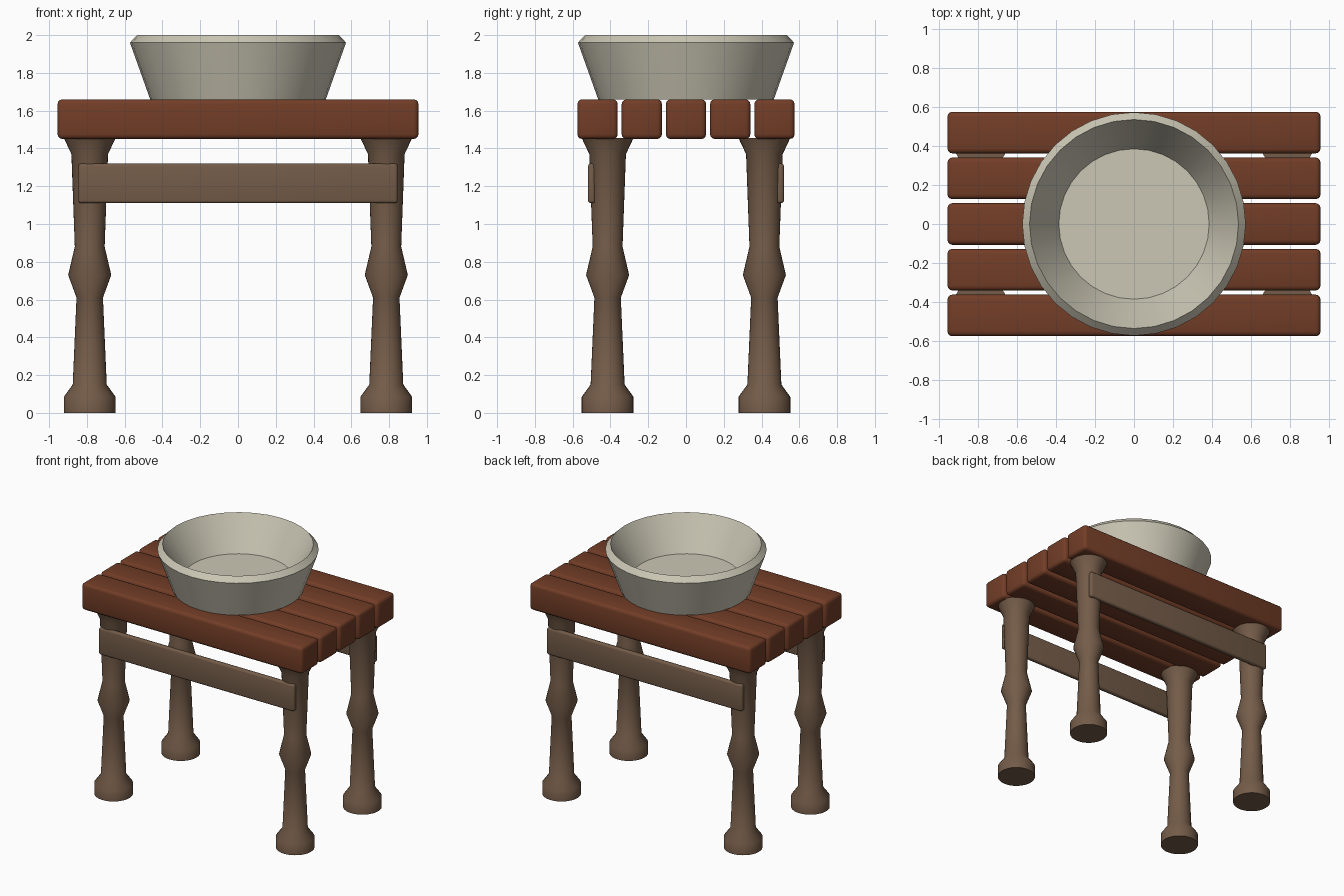
import bpy
import bmesh
import math
from mathutils import Matrix

cube = bpy.data.objects.get("Cube")
if cube:
    bpy.data.objects.remove(cube, do_unlink=True)


def material(name, rgb):
    mat = bpy.data.materials.new(name)
    mat.use_nodes = True
    color = (*rgb, 1)
    mat.diffuse_color = color
    mat.node_tree.nodes["Principled BSDF"].inputs["Base Color"].default_value = color
    return mat


red_wood = material("red_wood", (0.17, 0.047, 0.02))
brown_wood = material("brown_wood", (0.175, 0.107, 0.066))
ceramic = material("cream_ceramic", (0.6, 0.57, 0.46))


def finish(name, bm, mat, location, angle):
    bmesh.ops.recalc_face_normals(bm, faces=bm.faces)
    mesh = bpy.data.meshes.new(name)
    bm.to_mesh(mesh)
    bm.free()
    mesh.materials.append(mat)
    obj = bpy.data.objects.new(name, mesh)
    bpy.context.collection.objects.link(obj)
    obj.location = location
    bpy.ops.object.select_all(action="DESELECT")
    obj.select_set(True)
    bpy.context.view_layer.objects.active = obj
    bpy.ops.object.shade_smooth_by_angle(angle=math.radians(angle))
    return obj


def board(name, size, location, mat, bevel):
    bm = bmesh.new()
    bmesh.ops.create_cube(bm, size=1, matrix=Matrix.Diagonal((*size, 1)))
    bmesh.ops.bevel(bm, geom=bm.edges[:], offset=bevel, segments=3,
                    profile=0.5, affect="EDGES")
    return finish(name, bm, mat, location, 40)


def turned(name, profile, location, mat, sides, angle):
    """Revolve a (radius, height) profile about z and cap both ends."""
    bm = bmesh.new()
    rings = []
    for r, z in profile:
        rings.append([bm.verts.new((r * math.cos(2 * math.pi * i / sides),
                                    r * math.sin(2 * math.pi * i / sides), z))
                      for i in range(sides)])
    for low, high in zip(rings, rings[1:]):
        for i in range(sides):
            j = (i + 1) % sides
            bm.faces.new((low[i], low[j], high[j], high[i]))
    bm.faces.new(rings[0])
    bm.faces.new(rings[-1])
    return finish(name, bm, mat, location, angle)


# Table top planks
for i in range(5):
    board(f"top_plank_{i + 1}", (1.91, 0.213, 0.21),
          (0, (i - 2) * 0.234, 1.555), red_wood, 0.025)

# Turned legs
leg_profile = [(0.137, 0), (0.137, 0.085), (0.09, 0.15), (0.07, 0.61),
               (0.114, 0.73), (0.079, 0.88), (0.097, 1.37), (0.137, 1.455)]
for y, end in ((-0.415, "front"), (0.415, "back")):
    for x, side in ((-0.785, "right"), (0.785, "left")):
        turned(f"{end}_{side}_leg", leg_profile, (x, y, 0), brown_wood, 32, 40)

# Side rails
for y, end in ((-0.499, "front"), (0.499, "back")):
    board(f"{end}_rail", (1.69, 0.04, 0.21), (0, y, 1.215), brown_wood, 0.015)

# Basin: outer wall, chamfered rim, inner wall, floor
bowl_profile = [(0.465, 1.66), (0.572, 1.96), (0.535, 2.0), (0.385, 1.745)]
turned("basin", bowl_profile, (0, 0, 0), ceramic, 32, 30)
